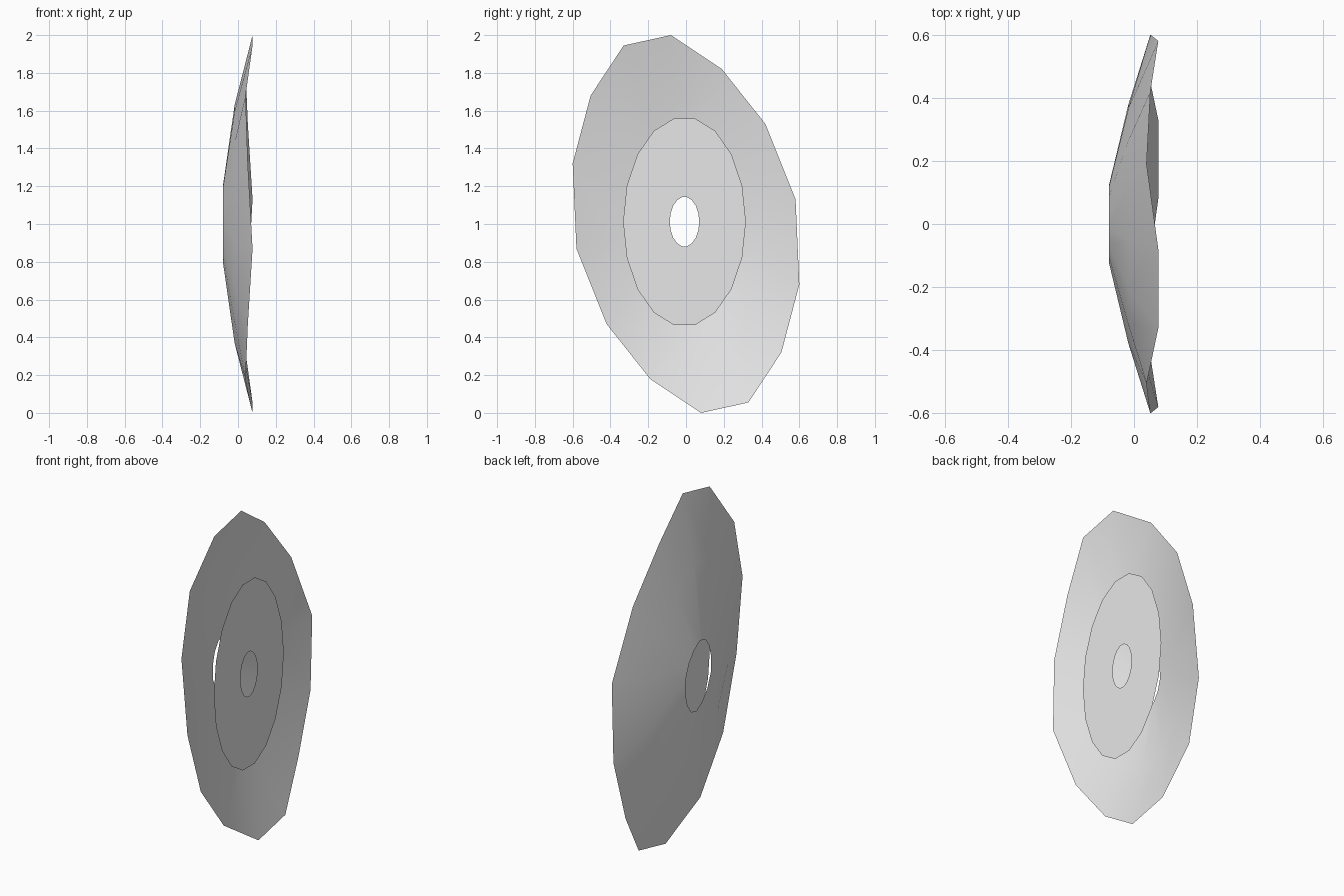
import bpy, bmesh
from math import sin, cos, radians

cube = bpy.data.objects.get("Cube")
if cube:
    bpy.data.objects.remove(cube, do_unlink=True)

grey = bpy.data.materials.new("light_grey")
grey.use_nodes = True
colour = (0.8, 0.8, 0.8, 1)
grey.diffuse_color = colour
grey.node_tree.nodes["Principled BSDF"].inputs["Base Color"].default_value = colour


def loft(name, rings, smooth):
    """Join closed rings of points, outermost first, into an open sheet."""
    bm = bmesh.new()
    loops = [[bm.verts.new(p) for p in ring] for ring in rings]
    for outer, inner in zip(loops, loops[1:]):
        n = len(outer)
        for i in range(n):
            j = (i + 1) % n
            bm.faces.new((outer[i], outer[j], inner[j], inner[i])).smooth = smooth
    mesh = bpy.data.meshes.new(name)
    bm.to_mesh(mesh)
    bm.free()
    mesh.materials.append(grey)
    obj = bpy.data.objects.new(name, mesh)
    bpy.context.collection.objects.link(obj)
    return obj


# Wavy slanted dish rim: half the outline, the rest is its half-turn copy
half = [(0.077, -0.08, 1.0), (0.077, -0.33, 0.945), (0.04, -0.505, 0.68),
        (0.052, -0.6, 0.32), (0.077, -0.58, -0.13), (0.052, -0.42, -0.53),
        (0.04, -0.19, -0.82)]
rim = half + [(x, -y, -z) for x, y, z in half]


def scaled_rim(x, s):
    return [(x, y * s, 1 + z * s) for _, y, z in rim]


# Shallow dish with an open centre
loft("dish", [[(x, y, 1 + z) for x, y, z in rim],
              scaled_rim(-0.018, 0.63), scaled_rim(-0.08, 0.2)], True)


def ellipse(x, ry, rz, sides=18):
    angles = [radians(360 * i / sides) for i in range(sides)]
    return [(x, -0.008 + ry * cos(a), 1.012 + rz * sin(a)) for a in angles]


# Flat oval plate with a small oval hole, set in the dish mouth
loft("centre_plate", [ellipse(0.076, 0.325, 0.555), ellipse(0.076, 0.078, 0.132)], False)
